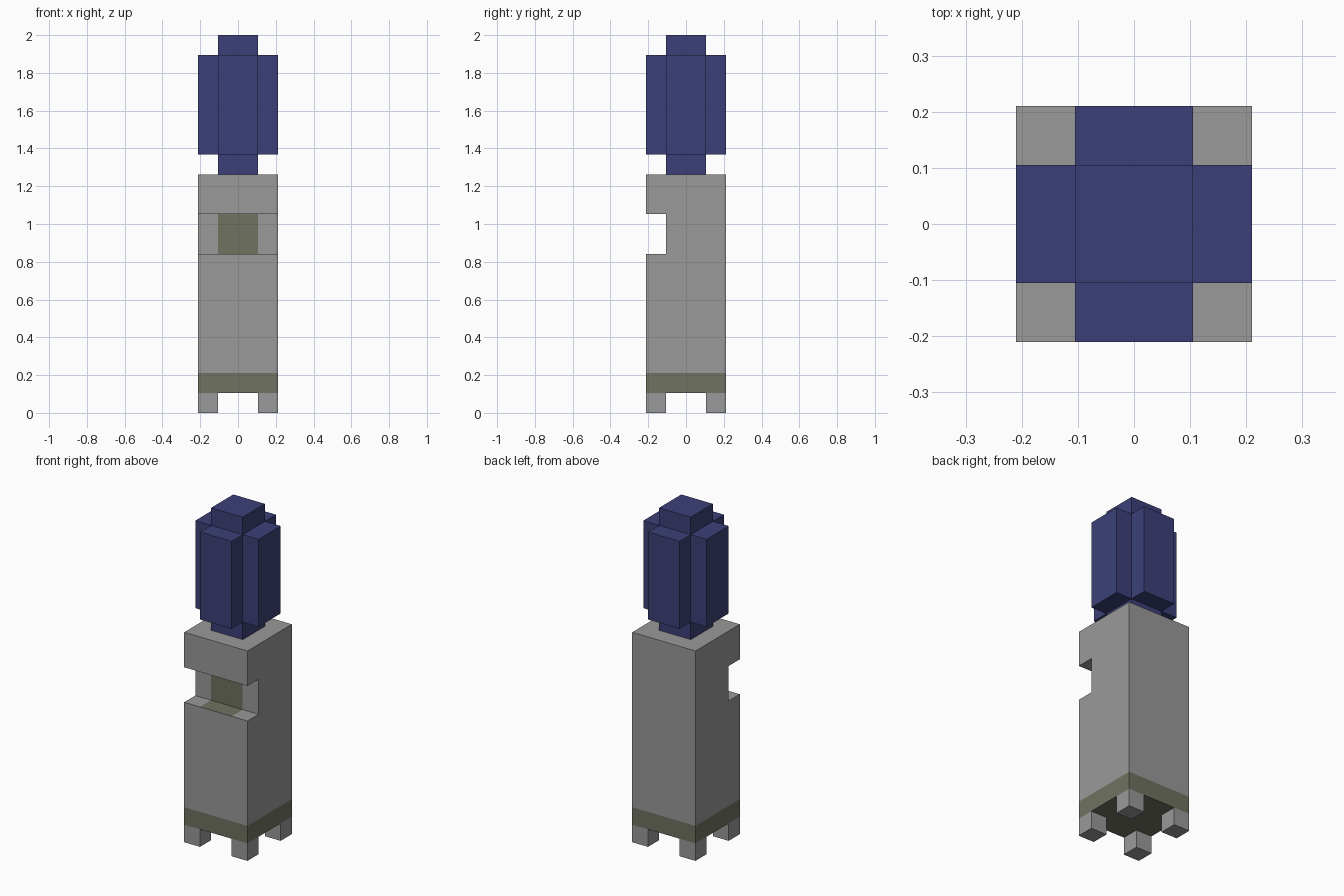
import bpy, bmesh, math
from mathutils import Vector

cube = bpy.data.objects.get("Cube")
if cube:
    bpy.data.objects.remove(cube, do_unlink=True)

U = 2 / 19  # block size: the model is 19 blocks tall


def material(name, rgb):
    mat = bpy.data.materials.new(name)
    mat.use_nodes = True
    mat.diffuse_color = (*rgb, 1)
    mat.node_tree.nodes["Principled BSDF"].inputs["Base Color"].default_value = (*rgb, 1)
    return mat


grey = material("stone_grey", (0.32, 0.32, 0.32))
olive = material("dull_olive", (0.162, 0.168, 0.117))
blue = material("deep_blue", (0.045, 0.051, 0.188))


def add_object(name, bm, *mats):
    bmesh.ops.recalc_face_normals(bm, faces=bm.faces)
    mesh = bpy.data.meshes.new(name)
    bm.to_mesh(mesh)
    bm.free()
    for mat in mats:
        mesh.materials.append(mat)
    obj = bpy.data.objects.new(name, mesh)
    bpy.context.collection.objects.link(obj)


def box(name, low, high, mat):
    """Box between two corners given in blocks."""
    low, high = Vector(low) * U, Vector(high) * U
    bm = bmesh.new()
    bmesh.ops.create_cube(bm, size=1)
    for v in bm.verts:
        v.co = (low + high) / 2 + v.co * (high - low)
    add_object(name, bm, mat)


def cut(bm, point, normal, faces=None):
    faces = list(faces or bm.faces)
    edges = {e for f in faces for e in f.edges}
    verts = {v for f in faces for v in f.verts}
    bmesh.ops.bisect_plane(bm, geom=faces + list(edges) + list(verts),
                           dist=1e-5, plane_co=point, plane_no=normal)


# Body: side profile with a front slot, extruded across x
profile = [(-2, 1), (2, 1), (2, 12), (-2, 12), (-2, 10), (-1, 10), (-1, 8), (-2, 8)]
bm = bmesh.new()
side = bm.faces.new([bm.verts.new((-2 * U, y * U, z * U)) for y, z in profile])
swept = bmesh.ops.extrude_face_region(bm, geom=[side])["geom"]
bmesh.ops.translate(bm, vec=(4 * U, 0, 0),
                    verts=[g for g in swept if isinstance(g, bmesh.types.BMVert)])
bm.normal_update()

# Base band line, then the outline of the spill below the slot
cut(bm, (0, 0, 2 * U), (0, 0, 1))
front = [f for f in bm.faces
         if f.calc_center_median().y < -0.9 * U and 2 * U < f.calc_center_median().z < 9.5 * U
         and all(v.co.y < -0.9 * U for v in f.verts)]
for s in (-1, 1):
    front = [f for f in bm.faces if all(v.co.y < -0.9 * U for v in f.verts)
             and 2 * U < f.calc_center_median().z < 9.5 * U]
    cut(bm, (s * U, 0, 0), (1, 0, 0), front)
drip_end = 0.745


def drip_faces():
    return [f for f in bm.faces if all(v.co.y < -1.9 * U for v in f.verts)
            and abs(f.calc_center_median().x) < U
            and 2 * U < f.calc_center_median().z < 8 * U]


cut(bm, (0, 0, drip_end), (0, 0, 1), drip_faces())

# Rounded lower corners of the spill
radius = 0.022
for s in (-1, 1):
    centre = Vector((s * (U - radius), -2 * U, drip_end + radius))
    for angle in (30, 60):
        a = math.radians(angle)
        normal = Vector((s * math.cos(a), 0, -math.sin(a)))
        upper = [f for f in drip_faces() if f.calc_center_median().z > drip_end + 2 * radius]
        cut(bm, centre + normal * radius, normal, upper)

# Olive base band and spill
for f in bm.faces:
    c = f.calc_center_median()
    band = c.z < 2 * U
    spill = (abs(c.x) < 0.5 * U and drip_end + 2 * radius < c.z < 9.5 * U
             and all(v.co.y < -0.9 * U for v in f.verts))
    f.material_index = int(band or spill)
add_object("body", bm, grey, olive)

# Feet at the four corners
for x, side_name in ((-2, "right"), (1, "left")):
    for y, end_name in ((-2, "front"), (1, "back")):
        box(f"foot_{end_name}_{side_name}", (x, y, 0), (x + 1, y + 1, 1), grey)

# Tower core with a fin on each side
box("tower_core", (-1, -1, 12), (1, 1, 19), blue)
fins = {"front": (0, -1.5), "back": (0, 1.5), "left": (1.5, 0), "right": (-1.5, 0)}
for name, (x, y) in fins.items():
    hx, hy = (0.5, 1) if x else (1, 0.5)
    box(f"tower_fin_{name}", (x - hx, y - hy, 13), (x + hx, y + hy, 18), blue)
